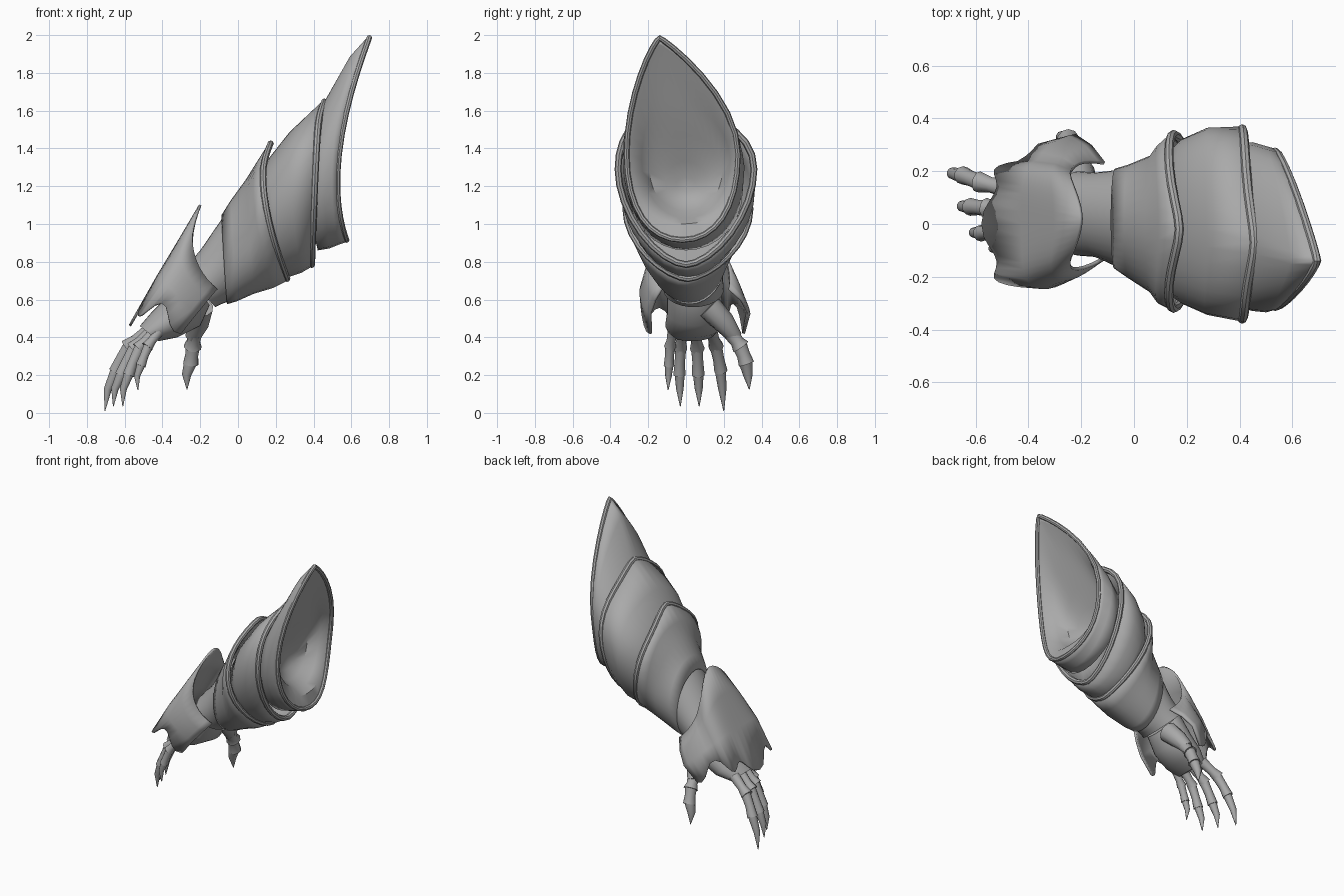
import bpy, bmesh, math
from mathutils import Vector

if "Cube" in bpy.data.objects:
    bpy.data.objects.remove(bpy.data.objects["Cube"])

steel = bpy.data.materials.new("grey steel")
steel.use_nodes = True
colour = (0.4, 0.4, 0.4, 1)
steel.diffuse_color = colour
steel.node_tree.nodes["Principled BSDF"].inputs["Base Color"].default_value = colour


def ring(top, bot, w, side=None, yc=0.0, tip=0.0, sharp_top=1.0, sharp_bot=1.0,
         peak=0.0, flare=0.0, span=180, n=32):
    """Bowed oval cross-section given by its top, side and bottom (x, z) points."""
    top, bot = Vector(top), Vector(bot)
    mid = (top + bot) / 2
    side = Vector(side) if side else mid
    closed = span == 180
    pts = []
    for i in range(n if closed else n + 1):
        angle = span * (2 * i / n - 1)
        c, s = math.cos(math.radians(angle)), math.sin(math.radians(angle))
        p = side + (top - bot) / 2 * c + (mid - side) * c * c
        p += Vector((0.5, 0.85)) * peak * max(c, 0) ** 8
        e = sharp_top if c > 0 else sharp_bot
        y = yc + math.copysign(abs(s) ** e, s) * w + tip * max(c, 0) ** 2
        y += flare * max(angle - 80, 0) / 48
        pts.append(Vector((p.x, y, p.y)))
    return pts


def loft(name, rings, closed=True, caps=(False, False), thickness=0, angle=40):
    """Skin a list of rings into one smooth-shaded part."""
    bm = bmesh.new()
    rows = [[bm.verts.new(p) for p in r] for r in rings]
    n = len(rows[0])
    for a, b in zip(rows, rows[1:]):
        for i in range(n if closed else n - 1):
            j = (i + 1) % n
            bm.faces.new((a[i], a[j], b[j], b[i]))
    for flag, row in zip(caps, (rows[0], rows[-1])):
        if flag:
            bm.faces.new(row)
    bmesh.ops.remove_doubles(bm, verts=bm.verts, dist=0.0001)
    bmesh.ops.recalc_face_normals(bm, faces=bm.faces)
    mesh = bpy.data.meshes.new(name)
    bm.to_mesh(mesh)
    bm.free()
    mesh.materials.append(steel)
    obj = bpy.data.objects.new(name, mesh)
    bpy.context.collection.objects.link(obj)
    bpy.ops.object.select_all(action='DESELECT')
    obj.select_set(True)
    bpy.context.view_layer.objects.active = obj
    if thickness:
        mod = obj.modifiers.new("thickness", 'SOLIDIFY')
        mod.thickness = thickness
        mod.offset = 0
    bpy.ops.object.shade_smooth_by_angle(angle=math.radians(angle))


def tube(name, path, radii, closed=False, sides=10):
    """Round section swept along a path, with a radius at each point."""
    path = [Vector(p) for p in path]
    n = len(path)
    rings = []
    for i, (p, r) in enumerate(zip(path, radii)):
        before = path[i - 1] if closed or i else p
        after = path[(i + 1) % n] if closed or i < n - 1 else p
        d = (after - before).normalized()
        ref = Vector((1, 0, 0)) if closed else Vector((0, 1, 0))
        u = (ref - d * ref.dot(d)).normalized()
        v = d.cross(u)
        rings.append([p + (u * math.cos(a) + v * math.sin(a)) * r
                      for a in (math.tau * k / sides for k in range(sides))])
    if closed:
        rings.append(rings[0])
    loft(name, rings, caps=(not closed, not closed))


def cuff(name, rings, bead):
    """Flared armour shell with a rolled rim on its last ring."""
    loft(name, rings, thickness=0.02)
    tube(name + "_rim", rings[-1], [bead] * len(rings[-1]), closed=True, sides=8)


# Forearm sleeve running under the hand plate
loft("wrist_sleeve", [
    ring((-0.3, 0.75), (-0.12, 0.56), 0.16, yc=0.04),
    ring((-0.2, 0.86), (-0.09, 0.575), 0.16, yc=0.035),
    ring((-0.07, 1.05), (-0.05, 0.59), 0.185, yc=0.02),
    ring((0.06, 1.18), (0.12, 0.7), 0.22)], caps=(True, True))

# Three overlapping flared cuffs
cuff("lower_cuff", [
    ring((-0.08, 1.04), (-0.06, 0.585), 0.18, yc=0.02),
    ring((-0.03, 1.12), (-0.01, 0.6), 0.205, yc=0.01),
    ring((0.05, 1.23), (0.08, 0.64), 0.25, yc=0.0, sharp_bot=1.1),
    ring((0.1, 1.31), (0.18, 0.67), 0.295, side=(0.1, 1.03), yc=0.0, sharp_bot=1.2),
    ring((0.14, 1.37), (0.26, 0.71), 0.33, side=(0.15, 1.08), yc=0.01, tip=-0.03,
         sharp_top=1.2, sharp_bot=1.3, peak=0.065)], 0.017)
cuff("middle_cuff", [
    ring((0.06, 1.17), (0.2, 0.74), 0.25),
    ring((0.17, 1.34), (0.27, 0.73), 0.305, side=(0.19, 1.1), yc=0.01, sharp_bot=1.1),
    ring((0.28, 1.48), (0.33, 0.75), 0.345, side=(0.28, 1.18), yc=0.01, tip=-0.03, sharp_bot=1.1),
    ring((0.43, 1.6), (0.39, 0.785), 0.36, side=(0.41, 1.29), tip=-0.07,
         sharp_top=1.25, sharp_bot=1.2, peak=0.055)], 0.018)
opening = ring((0.695, 1.985), (0.575, 0.915), 0.295, side=(0.535, 1.37), yc=-0.02, tip=-0.12,
               sharp_top=1.75, sharp_bot=0.95)
cuff("upper_cuff", [
    ring((0.32, 1.47), (0.42, 0.87), 0.29),
    ring((0.47, 1.65), (0.48, 0.88), 0.31, side=(0.45, 1.3), yc=-0.01, tip=-0.07, sharp_top=1.3),
    ring((0.6, 1.88), (0.53, 0.9), 0.305, side=(0.5, 1.35), yc=-0.02, tip=-0.11, sharp_top=1.6),
    opening], 0.015)

# Bowl-shaped lining with a broad lip inside the opening
loft("cuff_lining", [
    opening,
    ring((0.65, 1.89), (0.55, 1.0), 0.265, side=(0.52, 1.36), yc=-0.015, tip=-0.11,
         sharp_top=1.6, sharp_bot=0.85),
    ring((0.56, 1.67), (0.5, 1.03), 0.235, side=(0.475, 1.34), tip=-0.07, sharp_top=1.2),
    ring((0.47, 1.47), (0.43, 1.07), 0.19, side=(0.41, 1.27)),
    ring((0.4, 1.33), (0.38, 1.12), 0.11),
    ring((0.37, 1.25), (0.36, 1.17), 0.05)], caps=(False, True))

# Hand plate with a peak over the wrist, flared on the thumb side,
# and a scalloped knuckle edge
span = 128
plate = [
    ring((-0.2, 1.1), (0.0, 0.58), 0.19, side=(-0.22, 0.8), yc=0.02, sharp_top=1.15,
         flare=0.06, span=span),
    ring((-0.3, 0.93), (-0.06, 0.51), 0.22, side=(-0.27, 0.73), yc=0.01, sharp_top=0.9,
         flare=0.11, span=span),
    ring((-0.42, 0.73), (-0.12, 0.43), 0.24, side=(-0.34, 0.64), sharp_top=0.8,
         flare=0.145, span=span),
    ring((-0.55, 0.5), (-0.19, 0.34), 0.235, side=(-0.42, 0.54), sharp_top=0.8,
         flare=0.12, span=span)]
edge = plate[-1]
for i, p in enumerate(edge):
    t = math.radians(span) * (2 * i / (len(edge) - 1) - 1)
    p += Vector((-0.5, 0, -0.86)) * 0.045 * math.cos(6 * t)
loft("hand_plate", plate, closed=False, thickness=0.014)

# Palm
loft("palm", [
    ring((-0.28, 0.76), (-0.15, 0.57), 0.14, yc=0.04),
    ring((-0.38, 0.61), (-0.2, 0.46), 0.15, yc=0.05),
    ring((-0.46, 0.53), (-0.32, 0.4), 0.15, yc=0.04),
    ring((-0.52, 0.46), (-0.42, 0.38), 0.12, yc=0.03)], caps=(True, True))


def finger(name, base, knuckle, joint, tip, r):
    """Two plated segments that overlap at the joints, then a curved claw."""
    base, knuckle, joint, tip = map(Vector, (base, knuckle, joint, tip))
    bend = (joint + tip) / 2 + Vector((-0.012, 0, 0.01))
    tube(name + "_base", [base, base.lerp(knuckle, 0.6), knuckle], (r, r * 0.85, r * 1.15))
    tube(name + "_middle", [knuckle.lerp(base, 0.15), knuckle.lerp(joint, 0.5), joint],
         (r * 0.95, r * 0.85, r))
    tube(name + "_claw", [joint.lerp(knuckle, 0.2), bend, tip], (r * 0.9, r * 0.62, 0.002))


# Four clawed fingers and the thumb
finger("index_finger", (-0.47, 0.13, 0.44), (-0.59, 0.16, 0.35), (-0.65, 0.185, 0.22), (-0.705, 0.2, 0.01), 0.035)
finger("middle_finger", (-0.46, 0.05, 0.43), (-0.56, 0.06, 0.34), (-0.62, 0.065, 0.2), (-0.66, 0.07, 0.035), 0.034)
finger("ring_finger", (-0.44, -0.02, 0.43), (-0.53, -0.03, 0.34), (-0.58, -0.035, 0.2), (-0.61, -0.03, 0.035), 0.032)
finger("little_finger", (-0.42, -0.07, 0.43), (-0.48, -0.085, 0.35), (-0.515, -0.09, 0.25), (-0.53, -0.095, 0.12), 0.028)
tube("thumb_root", [(-0.2, 0.12, 0.56), (-0.21, 0.2, 0.48), (-0.24, 0.26, 0.4)], (0.07, 0.06, 0.04))
finger("thumb", (-0.23, 0.24, 0.42), (-0.24, 0.29, 0.35), (-0.25, 0.32, 0.26), (-0.27, 0.335, 0.125), 0.042)
